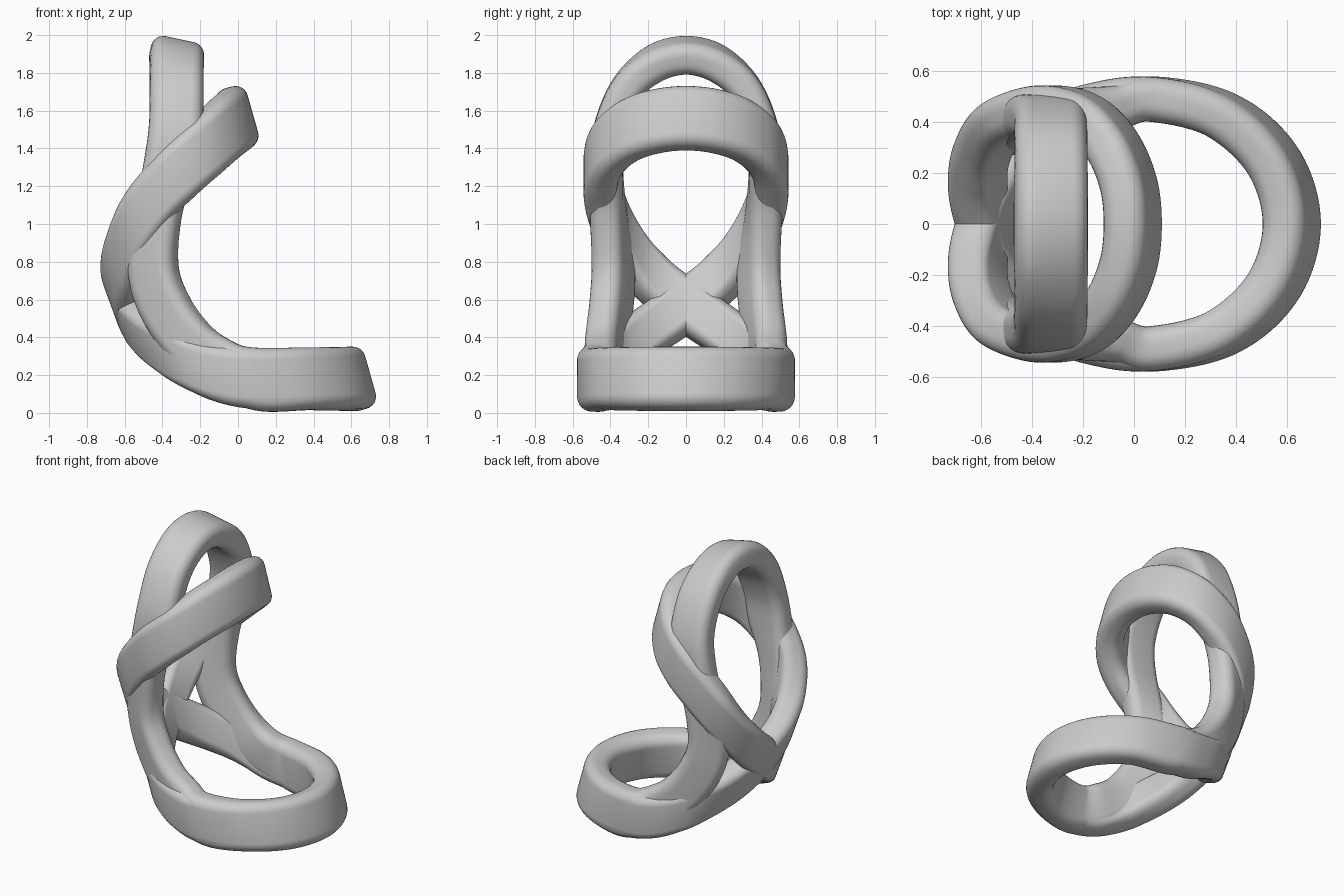
import bpy, bmesh, math
from mathutils import Vector

cube = bpy.data.objects.get("Cube")
if cube:
    bpy.data.objects.remove(cube, do_unlink=True)

grey = bpy.data.materials.new("plain_grey")
grey.use_nodes = True
tone = (0.6, 0.6, 0.6, 1)
grey.diffuse_color = tone
grey.node_tree.nodes["Principled BSDF"].inputs["Base Color"].default_value = tone


def mirror(v):
    return Vector((v[0], -v[1], v[2]))


def spline(pts, steps):
    """Closed, evenly stepped smooth curve through the points."""
    out, n = [], len(pts)
    for i in range(n):
        a, b, c, d = (pts[(i + k) % n] for k in (-1, 0, 1, 2))
        for s in range(steps):
            t = s / steps
            out.append(0.5 * (2 * b + (c - a) * t + (2 * a - 5 * b + 4 * c - d) * t ** 2
                              + (3 * b - a - 3 * c + d) * t ** 3))
    return out


def section(half_w, half_t, r, steps=6):
    """Rounded rectangle, as (across width, across thickness) pairs."""
    pts = []
    corners = ((1, 1), (-1, 1), (-1, -1), (1, -1))
    for k, (sx, sy) in enumerate(corners):
        for s in range(steps + 1):
            a = math.pi / 2 * (k + s / steps)
            pts.append((sx * (half_w - r) + r * math.cos(a),
                        sy * (half_t - r) + r * math.sin(a)))
    return pts


def band(name, half_path, half_widths, thickness=0.087, r=0.068, steps=14):
    """Sweep a rounded strap round a loop given as one half of its path."""
    pts = [Vector(p) for p in half_path]
    wid = [Vector(w) for w in half_widths]
    pts += [mirror(p) for p in pts[-2:0:-1]]
    wid += [mirror(w) for w in wid[-2:0:-1]]
    path, widths = spline(pts, steps), spline(wid, steps)
    n = len(path)
    bm = bmesh.new()
    rings = []
    for i, (p, w) in enumerate(zip(path, widths)):
        tangent = path[(i + 1) % n] - path[i - 1]
        out = tangent.cross(w).normalized()
        across = w.normalized()
        rings.append([bm.verts.new(p + across * u + out * v)
                      for u, v in section(w.length, thickness, r)])
    m = len(rings[0])
    for i in range(n):
        a, b = rings[i], rings[(i + 1) % n]
        for j in range(m):
            k = (j + 1) % m
            bm.faces.new((a[j], a[k], b[k], b[j]))
    bmesh.ops.recalc_face_normals(bm, faces=bm.faces)
    mesh = bpy.data.meshes.new(name)
    bm.to_mesh(mesh)
    bm.free()
    mesh.materials.append(grey)
    obj = bpy.data.objects.new(name, mesh)
    bpy.context.collection.objects.link(obj)
    bpy.ops.object.select_all(action='DESELECT')
    obj.select_set(True)
    bpy.context.view_layer.objects.active = obj
    bpy.ops.object.shade_smooth_by_angle(angle=math.radians(40))


lean = (0.046, 0, -0.163)
steep = (0.058, 0, -0.158)

# Round front of the base, shared by both straps
front = [(0.08 + 0.537 * math.cos(a), 0.488 * math.sin(a), 0.18)
         for a in (math.radians(d) for d in (0, 30, 60, 90))]

# Figure-eight strap: base loop, crossing at the back, tilted upper loop
eight = front + [
    (-0.13, 0.465, 0.215), (-0.29, 0.405, 0.29), (-0.42, 0.29, 0.375),
    (-0.52, 0.15, 0.47), (-0.58, 0, 0.57), (-0.61, -0.14, 0.68),
    (-0.595, -0.275, 0.82), (-0.525, -0.39, 1.01), (-0.385, -0.45, 1.2),
    (-0.26, -0.445, 1.325), (-0.16, -0.395, 1.42), (-0.075, -0.29, 1.5),
    (-0.02, -0.15, 1.545), (-0.005, 0, 1.56)]
eight_widths = [lean] * 6 + [steep] * 6 + [lean] * 6
band("crossing_strap", eight, eight_widths)

# Tall strap: shares the base front, climbs both sides, closes in an arch
tall = front + [
    (-0.1, 0.455, 0.25), (-0.26, 0.425, 0.38), (-0.39, 0.395, 0.57),
    (-0.45, 0.385, 0.78), (-0.425, 0.41, 1.05), (-0.36, 0.42, 1.3),
    (-0.33, 0.4, 1.51), (-0.325, 0.31, 1.72), (-0.325, 0.165, 1.85), (-0.325, 0, 1.893)]
tall_widths = [lean] * 3 + [
    (0.02, 0, -0.168), (-0.05, 0, -0.14), (-0.095, -0.04, -0.09),
    (-0.12, -0.06, -0.04), (-0.12, -0.06, 0), (-0.125, -0.025, 0)] + [(-0.142, 0, 0.01)] * 3 + [
    (-0.14, 0, 0.03)] * 2
band("tall_arch_strap", tall, tall_widths)
